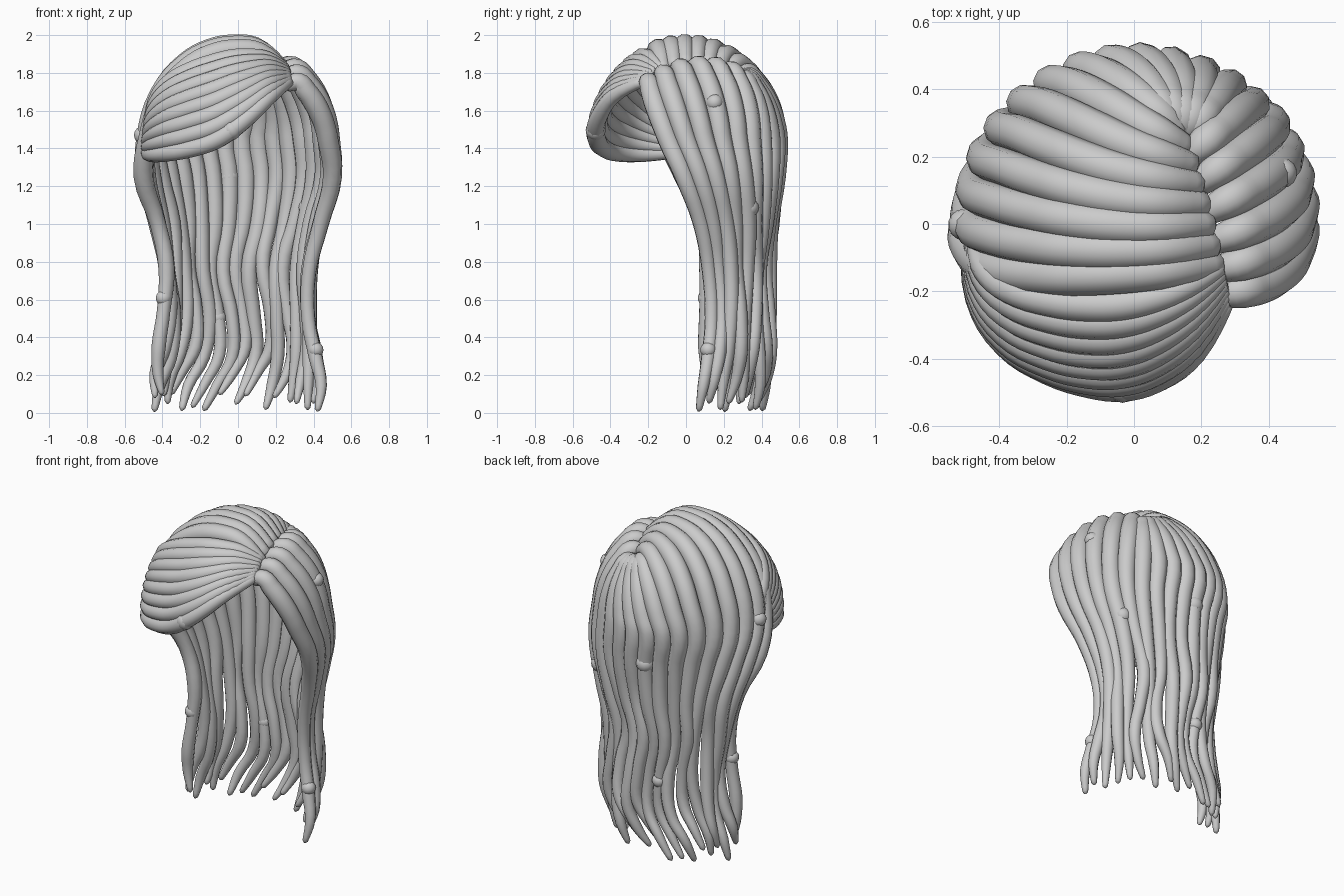
import bpy, random
from math import sin, cos, pi, radians
from mathutils import Vector

if "Cube" in bpy.data.objects:
    bpy.data.objects.remove(bpy.data.objects["Cube"])

random.seed(4)
CENTRE = Vector((0, 0, 1.4))
SIZE = Vector((0.487, 0.487, 0.55))       # head shell followed by lock centres


def on_head(p):
    """Project a point onto the head ellipsoid."""
    d = Vector([(p[i] - CENTRE[i]) / SIZE[i] for i in range(3)]).normalized()
    return CENTRE + Vector([d[i] * SIZE[i] for i in range(3)])


def over_head(s, m, e, n=6):
    """Path over the head from s through m to e."""
    s, m, e = on_head(s), on_head(m), on_head(e)
    ctrl = 2 * m - (s + e) / 2
    return [on_head((1 - t) ** 2 * s + 2 * t * (1 - t) * ctrl + t * t * e)
            for t in (i / n for i in range(n + 1))]


def lock(name, pts, radii):
    """Tapered tube along a smooth path, with a rounded point at each end."""
    a = pts[0] + (pts[0] - pts[1]).normalized() * radii[0] * 0.5
    b = pts[-1] + (pts[-1] - pts[-2]).normalized() * radii[-1] * 0.8
    pts = [a] + pts + [b]
    radii = [radii[0] * 0.4] + radii + [radii[-1] * 0.3]
    cu = bpy.data.curves.new(name, 'CURVE')
    cu.dimensions = '3D'
    cu.bevel_depth = 1.0
    cu.bevel_resolution = 3
    cu.resolution_u = 4
    cu.use_fill_caps = True
    sp = cu.splines.new('BEZIER')
    sp.bezier_points.add(len(pts) - 1)
    for bp, p, r in zip(sp.bezier_points, pts, radii):
        bp.co, bp.radius = p, r
        bp.handle_left_type = bp.handle_right_type = 'AUTO'
    ob = bpy.data.objects.new(name, cu)
    bpy.context.collection.objects.link(ob)


def bead(p, r):
    bpy.ops.mesh.primitive_uv_sphere_add(segments=14, ring_count=8, radius=r, location=p)
    bpy.context.object.name = "bead"
    bpy.ops.object.shade_smooth()


def parting(t):
    """Parting line, t=0 at the front, t=1 at the back whorl."""
    return Vector((0.275 - 0.125 * t, -0.22 + 0.51 * t, 1.79 + 0.09 * sin(pi * (0.1 + 0.65 * t))))


# Curtain of hanging locks: z, half width, front y, back y, radius, sideways drift
LEVELS = [(1.45, .492, -.10, .465, .054, .02), (1.25, .50, -.01, .475, .052, .04),
          (1.0, .435, .085, .447, .046, .03), (0.75, .39, .115, .425, .041, 0),
          (0.5, .385, .12, .43, .038, .03), (0.3, .405, .11, .437, .036, .025),
          (0.15, .425, .10, .425, .029, -.04), (0.03, .42, .085, .395, .016, -.09)]


def curtain(a, lv):
    z, w, yf, yb, r, dx = lv
    return Vector((w * cos(a) + dx * sin(a), yf + (yb - yf) * sin(a), z))


N, RIGHT, BACK = 19, 6, 11                 # lock count, where back and crown locks begin
hanging = []
for i in range(N):
    a = pi * i / (N - 1)
    if i < RIGHT:                          # right side, falling from the parting
        name, t, dx = "right_lock", i / RIGHT, 0.0
    elif i < BACK:                         # back, fanning from the whorl
        name, t, dx = "back_lock", 1.0, 0.03 - 0.014 * (i - RIGHT)
    else:                                  # crown, swept over to the left
        name, t, dx = "crown_lock", 1 - 0.8 * (i - BACK) / 7, -0.01
    s = parting(t) + Vector((dx, 0, 0))
    e = curtain(a, LEVELS[0])
    m = (on_head(s) + on_head(e)) / 2
    if i >= BACK:
        k = (i - BACK) / 7
        m = Vector((-0.03 - 0.11 * min(1, 2 * k), 0.42 - 0.58 * k, 1.92 - 0.2 * (1 - k) ** 2))
    pts = over_head(s, m, e)
    pts[0].z -= 0.045 if i >= BACK else 0.06
    radii = [.04, .052, .057, .059, .058, .056, .055]
    ph, tip = random.uniform(0, 6.3), random.uniform(-.02, .08)
    for j, lv in enumerate(LEVELS[1:]):
        p = curtain(a, lv)
        amp = 0.016 * min(1, j / 2)
        p += Vector((amp * sin(ph + j * 1.3), amp * cos(ph * 2 + j * 1.1), tip * j / 6))
        pts.append(p)
        radii.append(lv[4] * random.uniform(.92, 1.06))
    hanging.append(pts)
    lock(name, pts, radii)

# Fringe fanning from the front of the parting, gathered at the left temple
F = 8
fringe = []
for j in range(F):
    u = j / (F - 1)
    s = parting(0.17 * (1 - u)) + Vector((0, -0.02 * u, -0.04 * u))
    el = radians(58 - 54 * u)
    m = Vector((-0.13, -0.47 * cos(el), 1.4 + 0.55 * sin(el)))
    e = Vector((-0.5, -0.06 + 0.03 * u, 1.53 - 0.15 * u))
    pts = over_head(s, m, e, 8)
    pts[0].z -= 0.02
    for q, out in ((5, .025), (6, .045), (7, .03)):
        pts[q].x -= out
    fringe.append(pts)
    lock("fringe_lock", pts, [.026, .039, .046, .05, .05, .048, .044, .038, .028])

# Beads threaded on a few locks
bead(fringe[-1][3], 0.053)
bead(hanging[0][11] + Vector((0, 0, .04)), 0.042)
bead(hanging[18][10] + Vector((0, 0, .07)), 0.042)
bead(hanging[3][4] + Vector((.025, 0, .01)), 0.045)
bead(hanging[17][6] + Vector((-.02, 0, .02)), 0.047)
bead(hanging[10][7] + Vector((0, .005, 0)), 0.055)
bead(hanging[11][10] + Vector((0, .005, 0)), 0.043)
bead(hanging[4][8] + Vector((.01, .01, .08)), 0.05)

# Turn the curves into meshes
bpy.ops.object.select_all(action='DESELECT')
for ob in bpy.context.scene.objects:
    if ob.type == 'CURVE':
        ob.select_set(True)
        bpy.context.view_layer.objects.active = ob
bpy.ops.object.convert(target='MESH')
